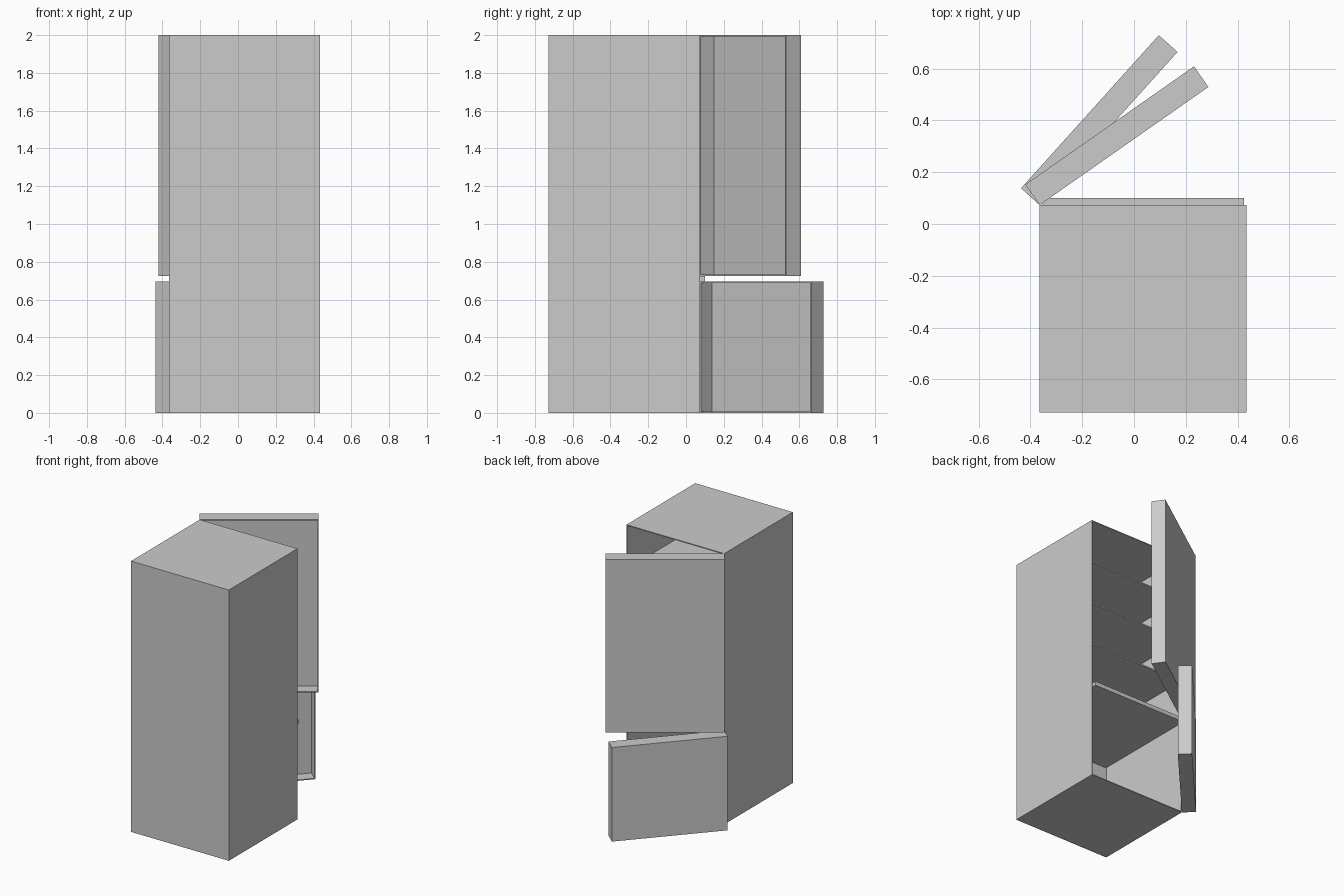
import bpy, bmesh, math
from mathutils import Vector

if "Cube" in bpy.data.objects:
    bpy.data.objects.remove(bpy.data.objects["Cube"])

WALL = 0.01
HINGE = Vector((-0.364, 0.073, 0))


def make_box(name, lo, hi, open_dir=None, loc=(0, 0, 0), angle=0):
    """Box from lo to hi; open_dir hollows the face pointing that way."""
    lo, hi = Vector(lo), Vector(hi)
    size, mid = hi - lo, (hi + lo) / 2
    bm = bmesh.new()
    bmesh.ops.create_cube(bm, size=1)
    for v in bm.verts:
        v.co = Vector(a * b for a, b in zip(v.co, size)) + mid
    bm.normal_update()
    if open_dir:
        d = Vector(open_dir)
        face = max(bm.faces, key=lambda f: f.normal.dot(d))
        # thin rim, then a recess pushed back to the far wall
        bmesh.ops.inset_region(bm, faces=[face], thickness=WALL)
        ext = bmesh.ops.extrude_discrete_faces(bm, faces=[face])
        bmesh.ops.translate(bm, verts=ext["faces"][0].verts,
                            vec=-d * (size.y - WALL))
    bmesh.ops.recalc_face_normals(bm, faces=bm.faces)
    mesh = bpy.data.meshes.new(name)
    bm.to_mesh(mesh)
    bm.free()
    obj = bpy.data.objects.new(name, mesh)
    obj.location = loc
    obj.rotation_euler.z = math.radians(angle)
    bpy.context.collection.objects.link(obj)
    return obj


# Cabinet shell, open towards +y
make_box("cabinet", (-0.364, -0.728, 0), (0.435, 0.073, 2), (0, 1, 0))

# Divider between compartments, sticking out past the front edge
make_box("divider", (-0.354, -0.718, 0.695), (0.425, 0.1, 0.725))

# Evenly spaced thin shelves in the upper compartment
for i in range(3):
    z = 1.03 + i * 0.322
    make_box(f"shelf_{i + 1}", (-0.354, -0.718, z - 0.005), (0.425, 0.07, z + 0.005))

# Hollow doors swung open about the shared hinge line
for name, z0, z1, angle in (("upper_door", 0.725, 2.0, 35),
                            ("lower_door", 0.0, 0.695, 48)):
    make_box(name, (0, 0, z0), (0.795, 0.097, z1), (0, -1, 0), HINGE, angle)
